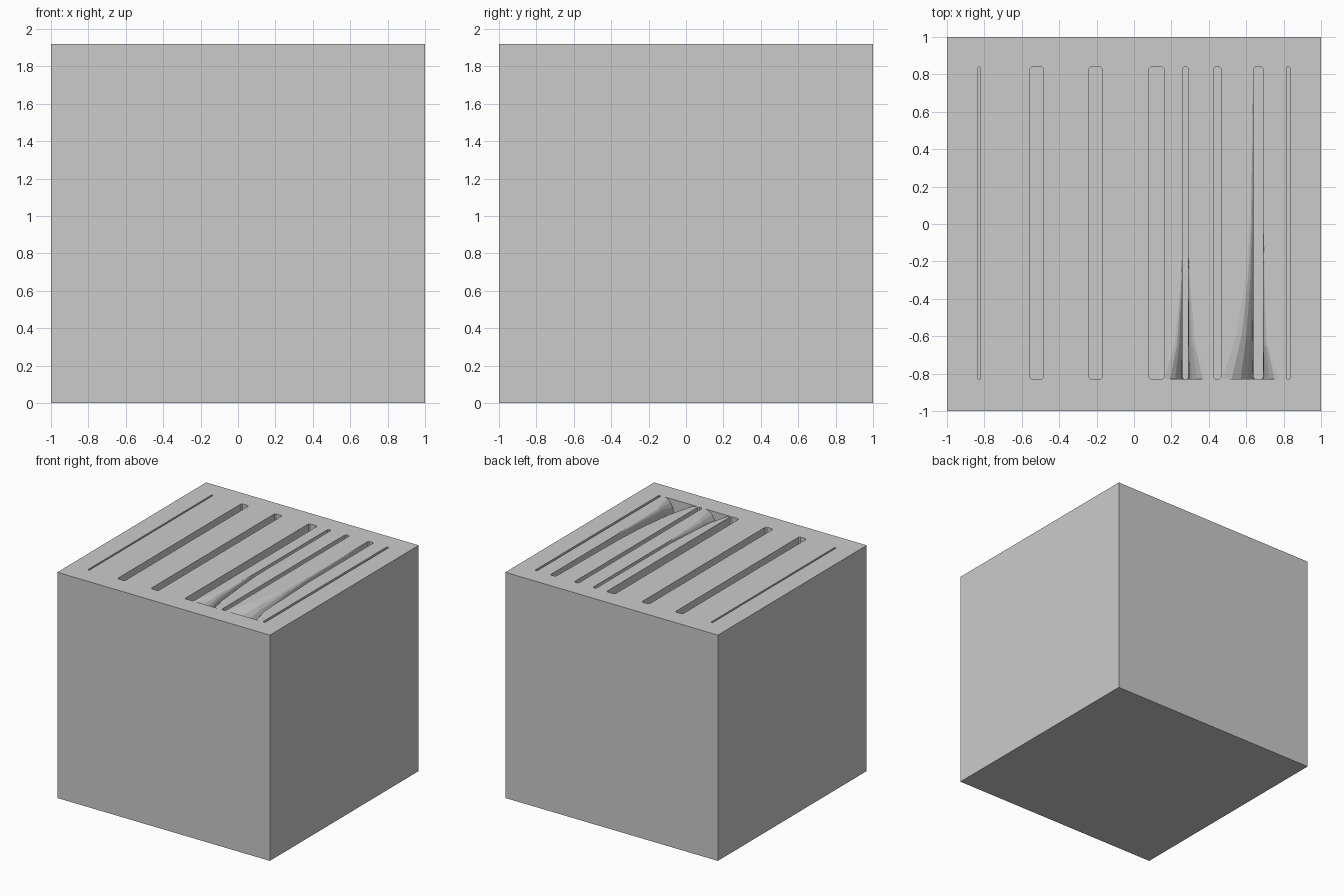
import bpy, bmesh, math

if "Cube" in bpy.data.objects:
    bpy.data.objects.remove(bpy.data.objects["Cube"])

H = 1.92            # block height
FRONT, BACK = -0.83, 0.84
SLOT_FLOOR = 0.3


def new_object(name, bm):
    bmesh.ops.recalc_face_normals(bm, faces=bm.faces)
    mesh = bpy.data.meshes.new(name)
    bm.to_mesh(mesh)
    bm.free()
    ob = bpy.data.objects.new(name, mesh)
    bpy.context.collection.objects.link(ob)
    return ob


def loft(name, sections):
    """Closed solid through equal-length rings of points."""
    bm = bmesh.new()
    rings = [[bm.verts.new(p) for p in s] for s in sections]
    n = len(rings[0])
    for a, b in zip(rings, rings[1:]):
        for i in range(n):
            j = (i + 1) % n
            bm.faces.new((a[i], a[j], b[j], b[i]))
    bm.faces.new(rings[0])
    bm.faces.new(rings[-1][::-1])
    return new_object(name, bm)


def box_ring(x0, x1, y0, y1, z, c=0.0):
    """Rectangle with chamfered corners (plain if c is 0)."""
    if not c:
        return [(x0, y0, z), (x1, y0, z), (x1, y1, z), (x0, y1, z)]
    return [(x0 + c, y0, z), (x1 - c, y0, z), (x1, y0 + c, z), (x1, y1 - c, z),
            (x1 - c, y1, z), (x0 + c, y1, z), (x0, y1 - c, z), (x0, y0 + c, z)]


def cut(target, cutter):
    cutter.hide_render = True
    mod = target.modifiers.new("cut", 'BOOLEAN')
    mod.operation = 'DIFFERENCE'
    mod.solver = 'EXACT'
    mod.object = cutter
    bpy.context.view_layer.objects.active = target
    bpy.ops.object.modifier_apply(modifier=mod.name)
    bpy.data.objects.remove(cutter)


def flank(edge, side, stations, inset, steep):
    """Rolled-over recess beside a slot edge, narrowing towards the back."""
    sections = []
    for y, w in stations:
        d = steep * w
        ring = [(edge - side * inset, y, H + 0.02), (edge + side * w, y, H + 0.02)]
        for k in range(6):
            t = math.radians(90 * k / 5)
            ring.append((edge + side * w * (1 - math.sin(t)), y,
                         H - d * (1 - math.cos(t))))
        ring.append((edge - side * inset, y, H - d))
        sections.append(ring)
    return loft("recess_cutter", sections)


# solid block
block = loft("slotted_block", [box_ring(-1, 1, -1, 1, 0), box_ring(-1, 1, -1, 1, H)])

# eight slots of different widths
slots = [(-0.835, -0.82), (-0.555, -0.485), (-0.24, -0.17), (0.08, 0.16),
         (0.26, 0.29), (0.425, 0.465), (0.64, 0.69), (0.815, 0.835)]
for x0, x1 in slots:
    c = min(0.01, (x1 - x0) * 0.3)
    cut(block, loft("slot_cutter", [box_ring(x0, x1, FRONT, BACK, z, c)
                                    for z in (SLOT_FLOOR, H + 0.1)]))

# flared recesses at the front ends of two slots
flares = [
    (0.26, -1, [(-0.83, 0.098), (-0.65, 0.045), (-0.4, 0.018), (-0.18, 0.002)], 0.012, 1.5),
    (0.29, 1, [(-0.83, 0.11), (-0.65, 0.055), (-0.4, 0.025), (-0.18, 0.002)], 0.012, 1.5),
    (0.64, -1, [(-0.83, 0.17), (-0.6, 0.095), (-0.3, 0.045), (0.0, 0.022), (0.8, 0.002)], 0.02, 1.2),
    (0.69, 1, [(-0.83, 0.09), (-0.65, 0.03), (-0.4, 0.018), (-0.05, 0.002)], 0.02, 1.8),
]
for f in flares:
    cut(block, flank(*f))
